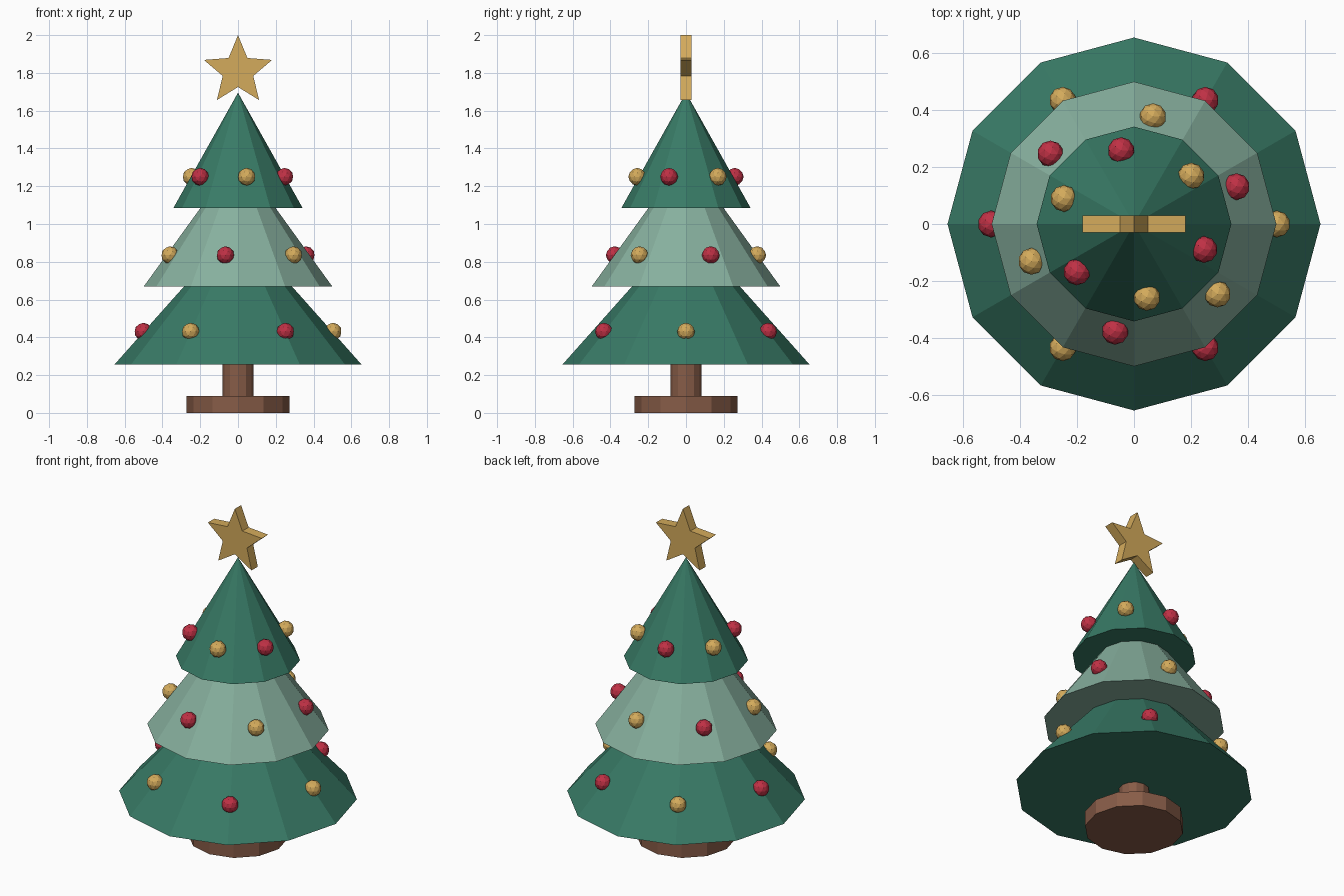
import bpy
import bmesh
from math import sin, cos, pi, radians

cube = bpy.data.objects.get("Cube")
if cube:
    bpy.data.objects.remove(cube, do_unlink=True)


def material(name, srgb):
    """Flat material from a display colour, converted to linear."""
    lin = [c / 12.92 if c <= 0.04045 else ((c + 0.055) / 1.055) ** 2.4 for c in srgb]
    mat = bpy.data.materials.new(name)
    mat.use_nodes = True
    mat.diffuse_color = (*lin, 1)
    bsdf = next(n for n in mat.node_tree.nodes if n.type == 'BSDF_PRINCIPLED')
    bsdf.inputs["Base Color"].default_value = (*lin, 1)
    return mat


green = material("pine_green", (0.22, 0.48, 0.40))
sage = material("sage_green", (0.53, 0.69, 0.62))
gold = material("gold", (0.83, 0.67, 0.36))
red = material("red", (0.75, 0.19, 0.27))
brown = material("wood_brown", (0.53, 0.36, 0.28))


def finish(name, bm, mat, location=(0, 0, 0)):
    bmesh.ops.recalc_face_normals(bm, faces=bm.faces)
    mesh = bpy.data.meshes.new(name)
    bm.to_mesh(mesh)
    bm.free()
    mesh.materials.append(mat)
    obj = bpy.data.objects.new(name, mesh)
    obj.location = location
    bpy.context.collection.objects.link(obj)
    return obj


def cone(name, r_bottom, r_top, z0, z1, mat):
    """Twelve-sided cone or cylinder standing between two heights."""
    bm = bmesh.new()
    bmesh.ops.create_cone(bm, cap_ends=True, segments=12, radius1=r_bottom,
                          radius2=r_top, depth=z1 - z0)
    bmesh.ops.remove_doubles(bm, verts=bm.verts, dist=0.0001)
    return finish(name, bm, mat, (0, 0, (z0 + z1) / 2))


# Stand and trunk
cone("base", 0.272, 0.272, 0, 0.09, brown)
cone("trunk", 0.083, 0.083, 0.09, 0.32, brown)

# Foliage tiers
cone("lower_tier", 0.655, 0, 0.255, 0.99, green)
cone("middle_tier", 0.5, 0, 0.668, 1.36, sage)
cone("upper_tier", 0.342, 0, 1.085, 1.695, green)

# Baubles: six per tier, alternating colours, each ring turned further round
rings = [("lower", 0.502, 0.43, 0, (gold, red)),
         ("middle", 0.383, 0.835, 20, (red, gold)),
         ("upper", 0.262, 1.25, 40, (gold, red))]
for tier, radius, z, turn, colours in rings:
    for i in range(6):
        a = radians(turn + 60 * i)
        bm = bmesh.new()
        bmesh.ops.create_icosphere(bm, subdivisions=2, radius=0.047)
        finish(f"{tier}_bauble_{i + 1}", bm, colours[i % 2],
               (radius * cos(a), radius * sin(a), z))

# Star on top: five-pointed outline extruded in depth
bm = bmesh.new()
outline = []
for i in range(10):
    r = 0.085 if i % 2 else 0.19
    a = pi / 2 + i * pi / 5
    outline.append(bm.verts.new((r * cos(a), -0.03, r * sin(a))))
front = bm.faces.new(outline)
extruded = bmesh.ops.extrude_face_region(bm, geom=[front], use_keep_orig=True)
back = [v for v in extruded["geom"] if isinstance(v, bmesh.types.BMVert)]
bmesh.ops.translate(bm, verts=back, vec=(0, 0.06, 0))
finish("star", bm, gold, (0, 0, 1.81))
